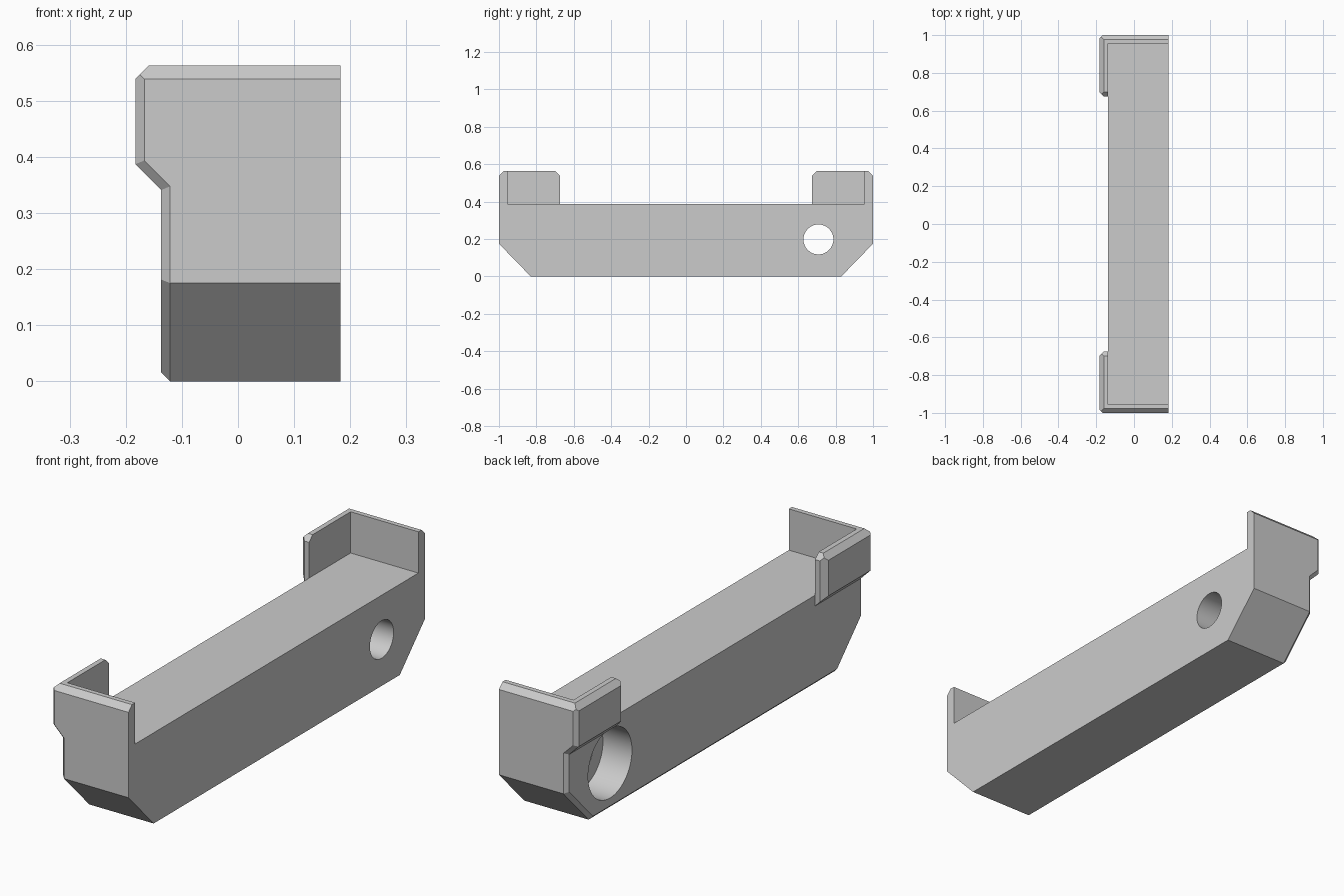
import bpy, bmesh, math
from mathutils import Vector

if "Cube" in bpy.data.objects:
    bpy.data.objects.remove(bpy.data.objects["Cube"])

grey = bpy.data.materials.new("light grey plastic")
grey.use_nodes = True
colour = (0.6, 0.6, 0.6, 1)
grey.diffuse_color = colour
grey.node_tree.nodes["Principled BSDF"].inputs["Base Color"].default_value = colour

FRONT, BACK, LIP = 0.183, -0.137, -0.183     # x planes
DECK, TOP, TAB_END, WALL = 0.387, 0.563, 0.675, 0.045
SLOPE_Z, SLOPE_Y = 0.175, 0.83               # sloped lower ends


def box(lo, hi):
    bm = bmesh.new()
    bmesh.ops.create_cube(bm, size=1)
    for v in bm.verts:
        v.co = [a + (c + 0.5) * (b - a) for a, b, c in zip(lo, hi, v.co)]
    return bm


def slice_off(bm, point, normal):
    geom = bm.verts[:] + bm.edges[:] + bm.faces[:]
    cut = bmesh.ops.bisect_plane(bm, geom=geom, plane_co=point,
                                 plane_no=normal, clear_outer=True)
    edges = [e for e in cut["geom_cut"] if isinstance(e, bmesh.types.BMEdge)]
    bmesh.ops.contextual_create(bm, geom=edges)


def chamfer(bm, point, n1, n2, width):
    """Bevel the edge where two perpendicular faces meet at point."""
    n1, n2 = Vector(n1).normalized(), Vector(n2).normalized()
    slice_off(bm, Vector(point) - n1 * width, n1 + n2)


def finish(bm, name):
    bmesh.ops.recalc_face_normals(bm, faces=bm.faces[:])
    mesh = bpy.data.meshes.new(name)
    bm.to_mesh(mesh)
    bm.free()
    ob = bpy.data.objects.new(name, mesh)
    bpy.context.collection.objects.link(ob)
    mesh.materials.append(grey)
    return ob


def combine(target, tool, operation):
    bpy.context.view_layer.objects.active = target
    mod = target.modifiers.new(operation, "BOOLEAN")
    mod.operation, mod.solver, mod.object = operation, "EXACT", tool
    bpy.ops.object.modifier_apply(modifier=mod.name)
    bpy.data.objects.remove(tool)


def cylinder(y, radius, x0, x1):
    bm = bmesh.new()
    bmesh.ops.create_cone(bm, cap_ends=True, segments=64, radius1=radius,
                          radius2=radius, depth=x1 - x0)
    for v in bm.verts:
        v.co = ((x0 + x1) / 2 + v.co.z, y + v.co.x, 0.198 + v.co.y)
    return finish(bm, "bore_cutter")


# Main bar with sloped ends and a chamfered back rim
rear = (-1, 0, 0)
bm = box((BACK, -1, 0), (FRONT, 1, DECK))
for s in (-1, 1):
    slice_off(bm, (0, s, SLOPE_Z), (0, s * SLOPE_Z, SLOPE_Y - 1))
for s in (-1, 1):
    chamfer(bm, (BACK, s, SLOPE_Z), rear, (0, s, 0), 0.016)
    chamfer(bm, (BACK, s, SLOPE_Z), rear, (0, s * SLOPE_Z, SLOPE_Y - 1), 0.016)
chamfer(bm, (BACK, 0, 0), rear, (0, 0, -1), 0.016)
bracket = finish(bm, "bracket_bar")

# Raised corner at each end: end wall plus overhanging back tab
for s in (-1, 1):
    y0, y1 = sorted((s, s * TAB_END))
    bm = box((LIP, y0, 0.3), (FRONT, y1, TOP))
    under, up, out = (-1, 0, -1), (0, 0, 1), (0, s, 0)
    slice_off(bm, (LIP, 0, DECK), under)
    chamfer(bm, (LIP, s, DECK), under, out, 0.016)
    chamfer(bm, (LIP, s, TOP), rear, out, 0.016)
    chamfer(bm, (LIP, 0, TOP), rear, up, 0.024)
    chamfer(bm, (0, s, TOP), out, up, 0.024)
    inward = (0, -s, 0)
    chamfer(bm, (LIP, s * TAB_END, TOP), rear, inward, 0.024)
    chamfer(bm, (0, s * TAB_END, TOP), inward, up, 0.024)
    corner = finish(bm, "raised_corner")
    y0, y1 = sorted((s * (1 - WALL), s * 0.5))
    pocket = finish(box((BACK, y0, DECK), (FRONT + 0.1, y1, TOP + 0.1)), "pocket_cutter")
    combine(corner, pocket, "DIFFERENCE")
    combine(bracket, corner, "UNION")

# Through holes, widened from the back
for s in (-1, 1):
    combine(bracket, cylinder(s * 0.708, 0.148, -0.3, 0), "DIFFERENCE")
    combine(bracket, cylinder(s * 0.708, 0.08, -0.1, 0.3), "DIFFERENCE")

bpy.ops.object.select_all(action="DESELECT")
bracket.select_set(True)
bpy.context.view_layer.objects.active = bracket
bpy.ops.object.shade_smooth_by_angle(angle=math.radians(20))
